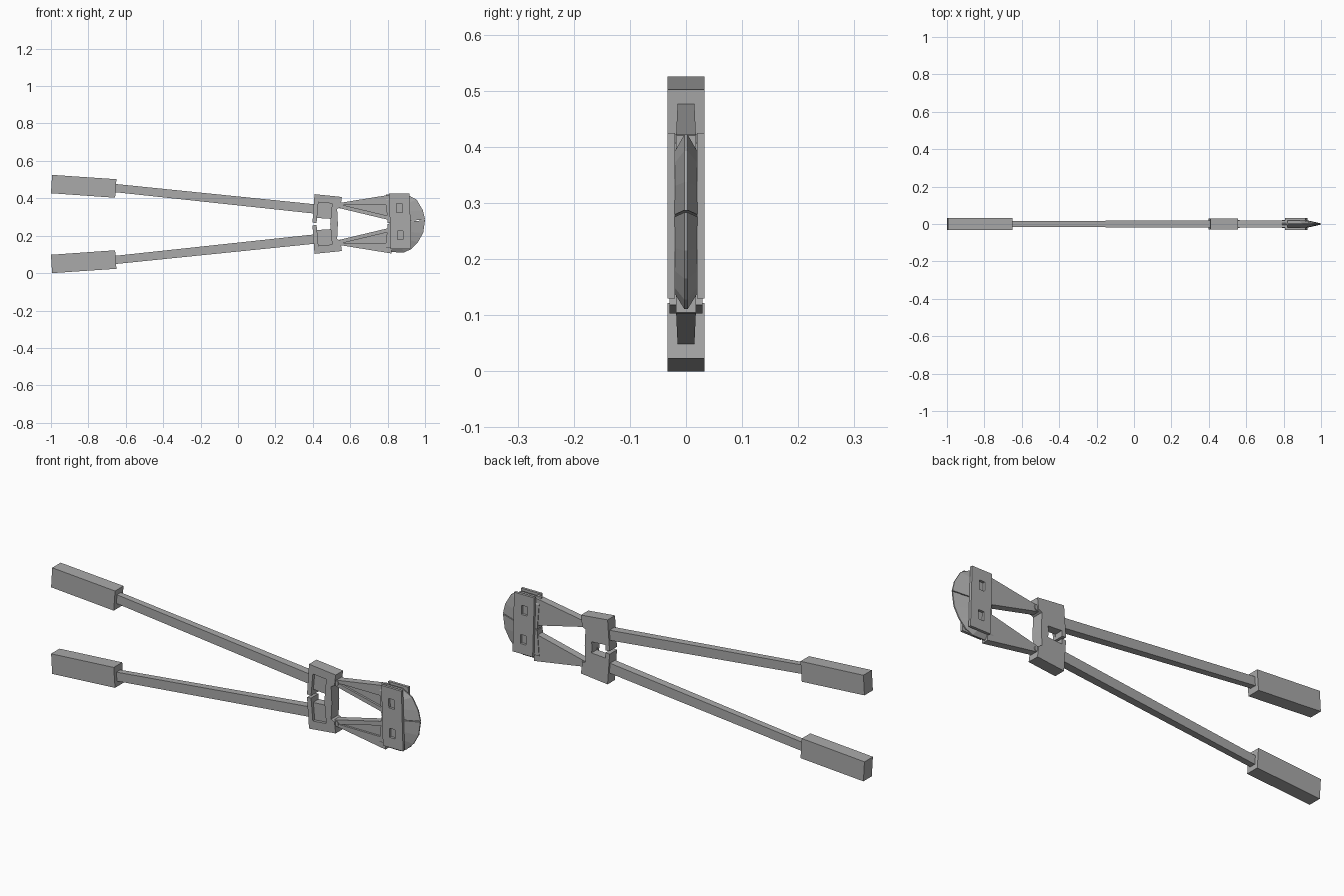
import bpy
import bmesh

if "Cube" in bpy.data.objects:
    bpy.data.objects.remove(bpy.data.objects["Cube"], do_unlink=True)

MID = 0.525  # twice the height of the mirror plane

steel = bpy.data.materials.new("plain_grey")
steel.use_nodes = True
GREY = (0.4, 0.4, 0.4, 1.0)
steel.diffuse_color = GREY
steel.node_tree.nodes["Principled BSDF"].inputs["Base Color"].default_value = GREY


def finish(name, bm):
    bmesh.ops.recalc_face_normals(bm, faces=bm.faces)
    me = bpy.data.meshes.new(name)
    bm.to_mesh(me)
    bm.free()
    me.materials.append(steel)
    ob = bpy.data.objects.new(name, me)
    bpy.context.collection.objects.link(ob)
    return ob


def skin(name, solids, flip=False):
    """Each solid is a list of equal point rings, bridged and capped."""
    bm = bmesh.new()
    for rings in solids:
        loops = [[bm.verts.new((x, y, MID - z if flip else z)) for x, y, z in r]
                 for r in rings]
        for a, b in zip(loops, loops[1:]):
            for i in range(len(a)):
                j = (i + 1) % len(a)
                bm.faces.new((a[i], a[j], b[j], b[i]))
        bm.faces.new(loops[0])
        bm.faces.new(loops[-1])
    return finish(name, bm)


def ring(profile, y):
    return [(x, y, z) for x, z in profile]


def prism(profile, y0, y1):
    return [ring(profile, y0), ring(profile, y1)]


def pair(part, solids):
    skin("upper_" + part, solids)
    skin("lower_" + part, solids, flip=True)


# Handle grips
grip = [(-0.994, 0.525), (-0.65, 0.502), (-0.657, 0.403), (-1.0, 0.427)]
pair("grip", [prism(grip, -0.033, 0.033)])


# Handle shafts, tapering towards the grips
def section(x, z0, z1, h):
    return [(x, -h, z0), (x, h, z0), (x, h, z1), (x, -h, z1)]


pair("shaft", [[section(-0.67, 0.434, 0.478, 0.015),
                section(0.42, 0.317, 0.367, 0.020)]])

# Bracket halves: solid back layer and a front layer with an open pocket
outer = [(0.409, 0.422), (0.555, 0.407), (0.548, 0.352), (0.53, 0.343),
         (0.534, 0.2625), (0.493, 0.2625)]
lip = [(0.42, 0.268), (0.398, 0.270)]
back_layer = outer + [(0.497, 0.290), (0.421, 0.295)] + lip
front_layer = outer + [(0.495, 0.285), (0.503, 0.372), (0.430, 0.379)] + lip
pair("bracket", [prism(back_layer, -0.014, 0.029),
                 prism(front_layer, -0.029, -0.014)])

# Jaw arms: a web with raised bands framing a triangular recess on the front
web = [(0.53, 0.373), (0.82, 0.420), (0.82, 0.281), (0.53, 0.350)]
top_band = [(0.53, 0.373), (0.82, 0.420), (0.82, 0.364), (0.53, 0.364)]
low_band = [(0.53, 0.364), (0.56, 0.364), (0.82, 0.302), (0.82, 0.281), (0.53, 0.350)]
pair("jaw_arm", [prism(web, -0.008, 0.018),
                 prism(top_band, -0.018, -0.008),
                 prism(low_band, -0.018, -0.008)])

# Pivot pins where the arms enter the bracket
for label, z in (("upper", 0.363), ("lower", MID - 0.363)):
    bpy.ops.mesh.primitive_cylinder_add(vertices=12, radius=0.014, depth=0.044,
                                        location=(0.55, 0, z),
                                        rotation=(1.5708, 0, 0))
    pin = bpy.context.object
    pin.name = label + "_pivot_pin"
    pin.data.materials.append(steel)


# Cutting jaws, bevelled from the thick middle to a thin rounded rim
def jaw(name, rim, core):
    skin(name, [[ring(core, -0.021), ring(rim, -0.003),
                 ring(rim, 0.003), ring(core, 0.021)]])


jaw("upper_jaw",
    [(0.79, 0.421), (0.90, 0.422), (0.955, 0.393), (0.988, 0.337),
     (1.0, 0.287), (0.80, 0.267)],
    [(0.79, 0.390), (0.88, 0.390), (0.90, 0.370), (0.914, 0.330),
     (0.92, 0.279), (0.80, 0.267)])
jaw("lower_jaw",
    [(0.79, 0.112), (0.89, 0.111), (0.925, 0.128), (0.962, 0.165),
     (0.99, 0.215), (1.0, 0.283), (0.80, 0.263)],
    [(0.79, 0.140), (0.87, 0.140), (0.89, 0.150), (0.905, 0.180),
     (0.915, 0.220), (0.92, 0.275), (0.80, 0.263)])

# Side plates joining the jaws, each with two square holes
XS = (0.812, 0.850, 0.880, 0.922)
ZS = (0.130, 0.180, 0.225, 0.325, 0.371, 0.425)
HOLES = {(1, 1), (1, 3)}
for label, y in (("front", -0.033), ("back", 0.020)):
    bm = bmesh.new()
    grid = [[bm.verts.new((x + (0.2775 - z) * 0.03, y, z)) for z in ZS] for x in XS]
    for i in range(len(XS) - 1):
        for k in range(len(ZS) - 1):
            if (i, k) not in HOLES:
                bm.faces.new((grid[i][k], grid[i + 1][k],
                              grid[i + 1][k + 1], grid[i][k + 1]))
    # Thicken the sheet into a slab
    ext = bmesh.ops.extrude_face_region(bm, geom=bm.faces[:], use_keep_orig=True)
    moved = [g for g in ext["geom"] if isinstance(g, bmesh.types.BMVert)]
    bmesh.ops.translate(bm, verts=moved, vec=(0, 0.013, 0))
    finish(label + "_jaw_plate", bm)
